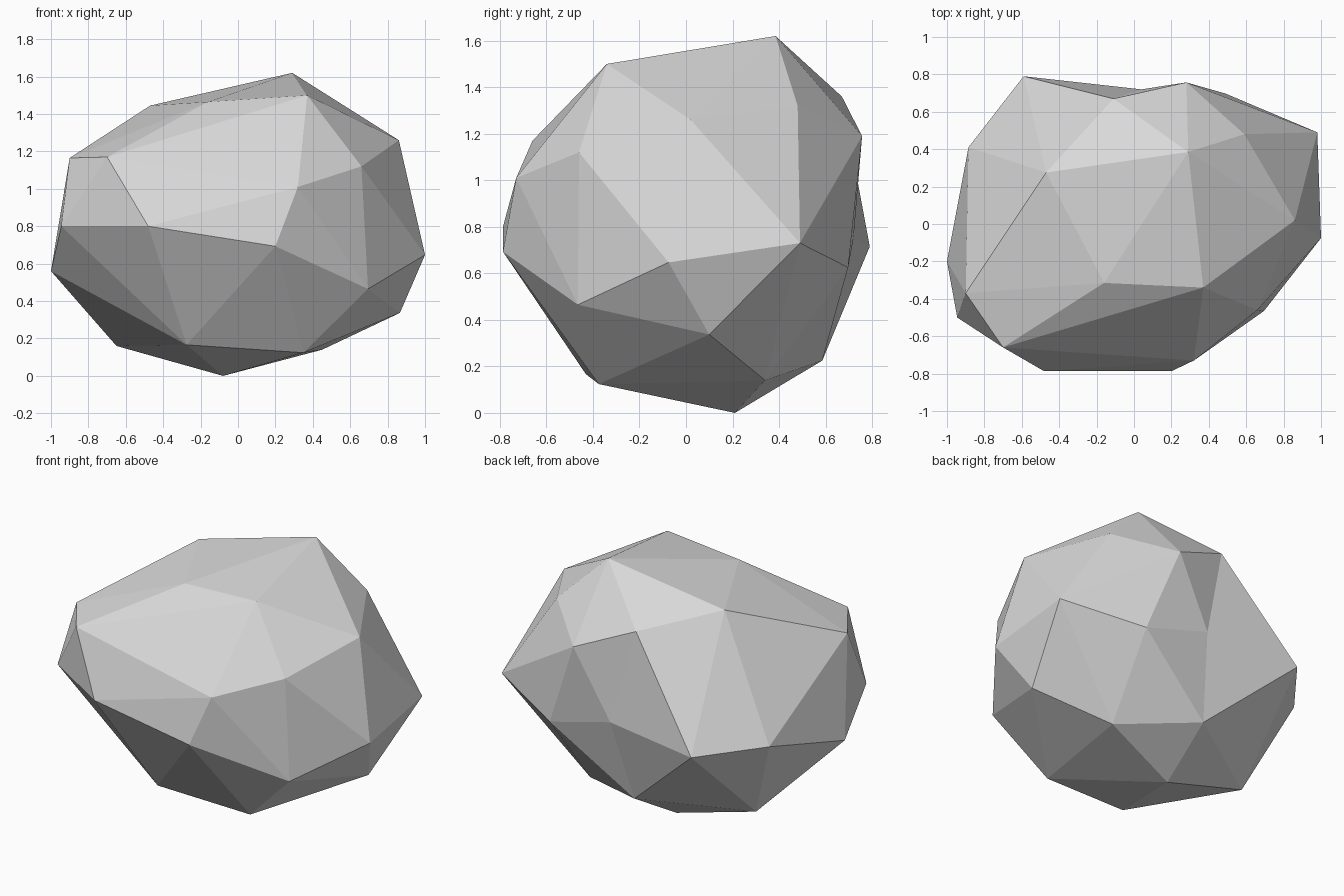
import bpy
import bmesh

# Remove the default object
default_cube = bpy.data.objects.get("Cube")
if default_cube:
    bpy.data.objects.remove(default_cube, do_unlink=True)


def flat_material(name, level):
    """Plain grey stone material."""
    colour = (level, level, level, 1)
    material = bpy.data.materials.new(name)
    material.use_nodes = True
    material.diffuse_color = colour
    for node in material.node_tree.nodes:
        if node.type == "BSDF_PRINCIPLED":
            node.inputs["Base Color"].default_value = colour
            node.inputs["Roughness"].default_value = 1
    return material


# Corner points of the boulder, ring by ring from the top down
crown = [(.29, .385, 1.62), (.37, -.34, 1.5), (-.16, -.315, 1.465), (-.47, .275, 1.445)]
shoulder = [(.59, .48, 1.32), (.86, .02, 1.26), (.66, -.46, 1.12), (.32, -.73, 1.01),
            (-.7, -.66, 1.17), (-.9, -.37, 1.165)]
belly = [(.98, .49, .73), (1, -.075, .647), (.695, -.465, .465), (.2, -.787, .693),
         (-.48, -.787, .8), (-.945, -.5, .8), (-1, -.2, .56), (-.885, .41, .72)]
base = [(.866, .1, .337), (.45, .34, .14), (.35, -.375, .124), (-.275, -.43, .166),
        (-.65, .21, .16), (-.08, .21, 0)]

# Rim of the shallow hollow in the back, in order, and the hollow's deepest point
hollow_rim = [(-.59, .79, .715), (-.11, .67, 1.36), (.28, .757, 1.19),
              (.49, .697, .625), (-.04, .586, .225)]
hollow_centre = (.04, .72, .75)

# Wrap the corners in a faceted skin
bm = bmesh.new()
for corner in crown + shoulder + belly + base:
    bm.verts.new(corner)
rim = [bm.verts.new(corner) for corner in hollow_rim]
bmesh.ops.convex_hull(bm, input=list(bm.verts))

# Sink the hollow: swap the flat faces inside the rim for a fan of triangles
inside = [face for face in bm.faces if all(vert in rim for vert in face.verts)]
if inside:
    bmesh.ops.delete(bm, geom=inside, context="FACES")
    centre = bm.verts.new(hollow_centre)
    for i, vert in enumerate(rim):
        following = rim[(i + 1) % len(rim)]
        if bm.edges.get((vert, following)):
            bm.faces.new((vert, following, centre))

loose = [vert for vert in bm.verts if not vert.link_faces]
bmesh.ops.delete(bm, geom=loose, context="VERTS")
bmesh.ops.recalc_face_normals(bm, faces=list(bm.faces))
for face in bm.faces:
    face.smooth = False

# Boulder object
mesh = bpy.data.meshes.new("boulder")
bm.to_mesh(mesh)
bm.free()
mesh.materials.append(flat_material("stone_grey", .7))
boulder = bpy.data.objects.new("boulder", mesh)
bpy.context.scene.collection.objects.link(boulder)
